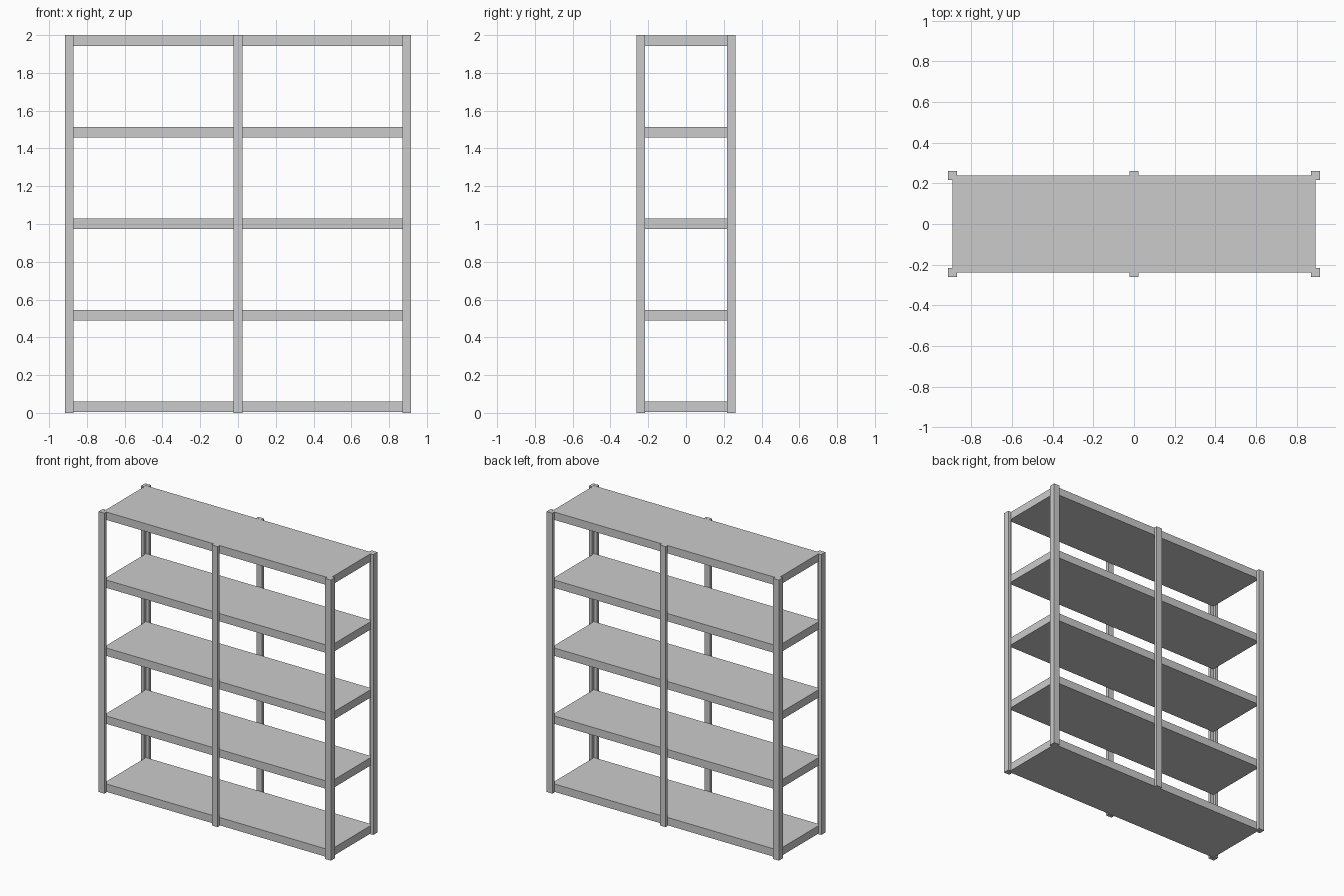
import bpy, bmesh

if "Cube" in bpy.data.objects:
    bpy.data.objects.remove(bpy.data.objects["Cube"])

HX, HY = 0.916, 0.262      # outer half sizes of the frame
W, T = 0.046, 0.023        # post width and sheet thickness
H = 2.0


def extrude(name, pts, z0, z1):
    """Prism from a closed xy outline."""
    bm = bmesh.new()
    face = bm.faces.new([bm.verts.new((x, y, z0)) for x, y in pts])
    top = bmesh.ops.extrude_face_region(bm, geom=[face])
    verts = [g for g in top["geom"] if isinstance(g, bmesh.types.BMVert)]
    bmesh.ops.translate(bm, verts=verts, vec=(0, 0, z1 - z0))
    bmesh.ops.recalc_face_normals(bm, faces=bm.faces[:])
    mesh = bpy.data.meshes.new(name)
    bm.to_mesh(mesh)
    bm.free()
    obj = bpy.data.objects.new(name, mesh)
    bpy.context.collection.objects.link(obj)
    return obj


def rect(x0, x1, y0, y1):
    return [(x0, y0), (x1, y0), (x1, y1), (x0, y1)]


# Angle-section corner posts wrapping the shelf corners
angle = [(HX, HY), (HX - W, HY), (HX - W, HY - T),
         (HX - T, HY - T), (HX - T, HY - W), (HX, HY - W)]
for sy, side in ((-1, "front"), (1, "back")):
    for sx, hand in ((-1, "left"), (1, "right")):
        extrude(f"{side}_{hand}_post", [(x * sx, y * sy) for x, y in angle], 0, H)
    # Flat middle post
    extrude(f"{side}_middle_post",
            rect(-W / 2, W / 2, sy * (HY - T), sy * HY), 0, H)

# Five evenly spaced shelves
for i in range(5):
    z = 0.004 + i * 0.4848
    extrude(f"shelf_{i + 1}",
            rect(T - HX, HX - T, T - HY, HY - T), z, z + 0.056)
